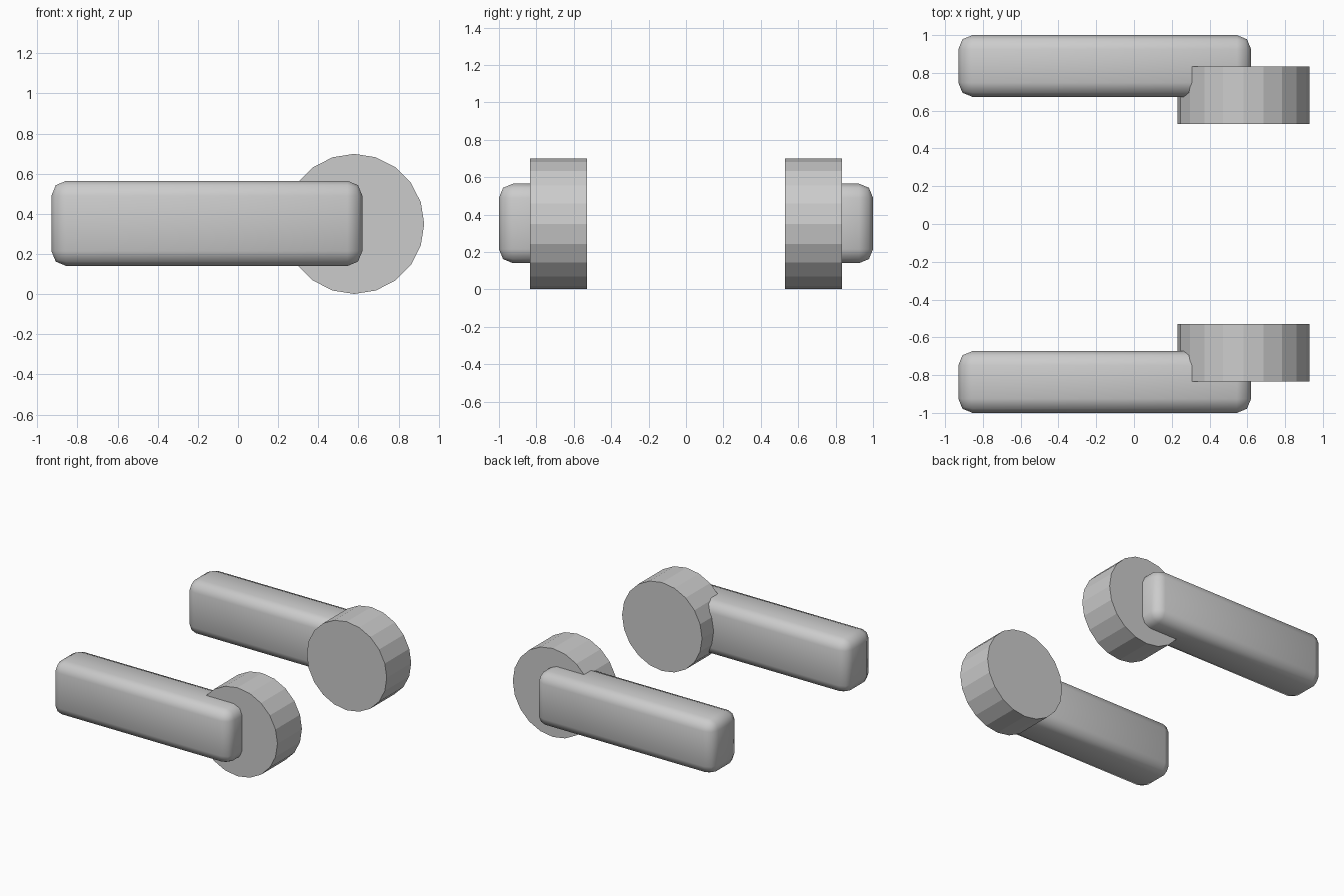
import bpy
import math

if "Cube" in bpy.data.objects:
    bpy.data.objects.remove(bpy.data.objects["Cube"])


def add_arm(name, side):
    # Rounded bar running along x
    bpy.ops.mesh.primitive_cube_add(size=1, location=(-0.155, side * 0.8365, 0.3525))
    arm = bpy.context.object
    arm.name = name
    arm.scale = (1.55, 0.327, 0.425)
    bpy.ops.object.transform_apply(location=False, rotation=False, scale=True)
    bevel = arm.modifiers.new("rounded_edges", 'BEVEL')
    bevel.width = 0.075
    bevel.segments = 2
    bpy.ops.object.modifier_apply(modifier=bevel.name)
    bpy.ops.object.shade_smooth()


def add_wheel(name, side):
    # Flat-shaded 20-sided wheel with its axle along y
    bpy.ops.mesh.primitive_cylinder_add(
        vertices=20, radius=0.349, depth=0.305,
        location=(0.579, side * 0.681, 0.35), rotation=(math.pi / 2, 0, 0))
    bpy.context.object.name = name


# Mirrored pair of arms and wheels
for label, side in (("front", -1), ("back", 1)):
    add_arm(label + "_arm", side)
    add_wheel(label + "_wheel", side)
